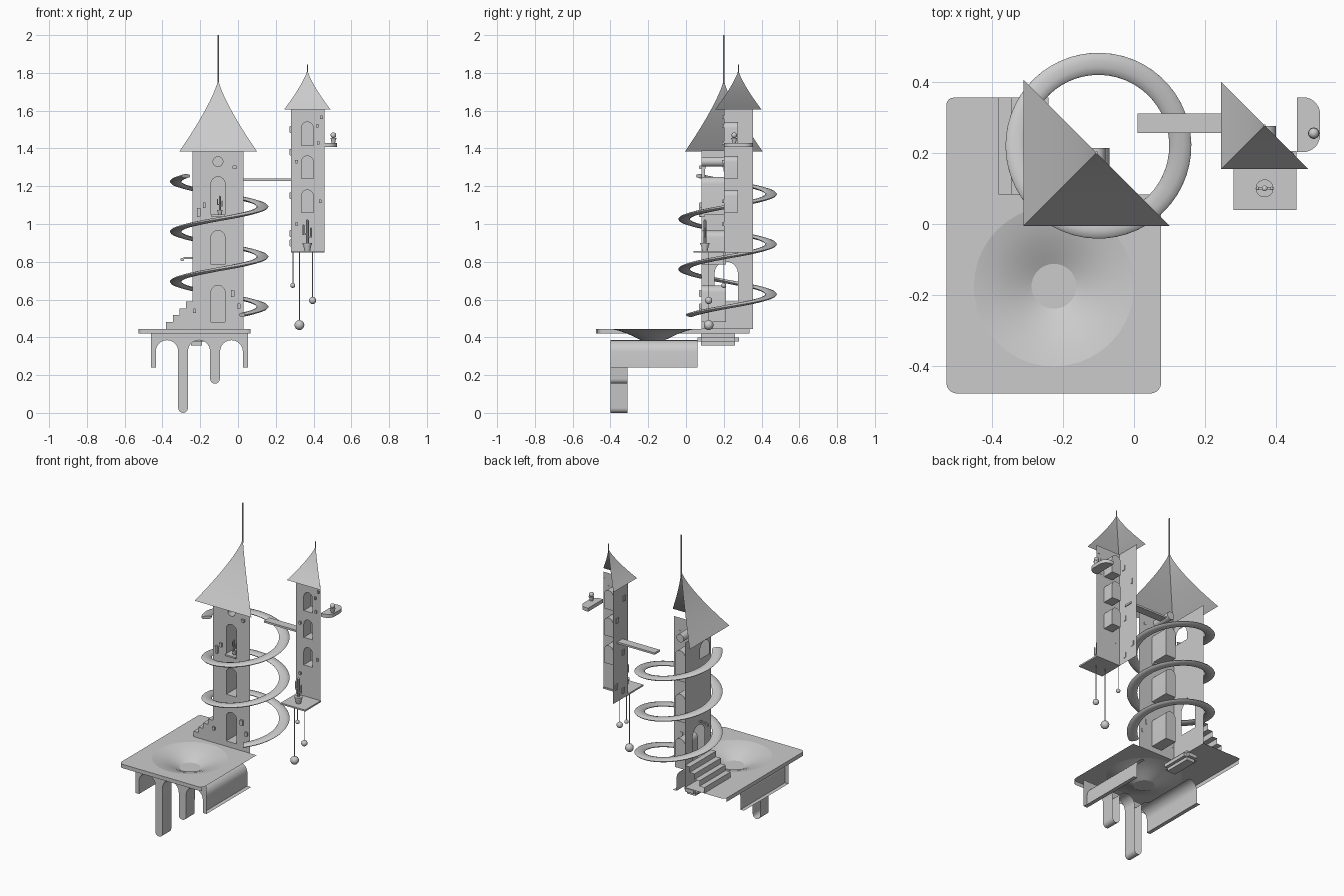
import bpy, bmesh, math
from mathutils import Vector
from math import sin, cos, pi

if "Cube" in bpy.data.objects:
    bpy.data.objects.remove(bpy.data.objects["Cube"])


def finish(name, bm, angle=35):
    bmesh.ops.remove_doubles(bm, verts=bm.verts, dist=1e-5)
    me = bpy.data.meshes.new(name)
    bm.to_mesh(me)
    bm.free()
    ob = bpy.data.objects.new(name, me)
    bpy.context.collection.objects.link(ob)
    bpy.ops.object.select_all(action='DESELECT')
    ob.select_set(True)
    bpy.context.view_layer.objects.active = ob
    bpy.ops.object.shade_smooth_by_angle(angle=math.radians(angle))
    return ob


def fill(bm, loops, to3d, normal):
    """Flat sheet from 2D loops; the first is the outline, the rest are holes."""
    edges = []
    for lp in loops:
        vs = [bm.verts.new(to3d(p)) for p in lp]
        edges += [bm.edges.new((vs[i - 1], vs[i])) for i in range(len(vs))]
    bmesh.ops.triangle_fill(bm, use_beauty=True, edges=edges, normal=normal)


def strip(bm, a, b, closed=False):
    va = [bm.verts.new(p) for p in a]
    vb = [bm.verts.new(p) for p in b]
    for i in range(0 if closed else 1, len(a)):
        bm.faces.new((va[i - 1], va[i], vb[i], vb[i - 1]))


def arc(cx, cy, r, a0, a1, n=8):
    return [(cx + r * cos(math.radians(a0 + (a1 - a0) * i / n)),
             cy + r * sin(math.radians(a0 + (a1 - a0) * i / n))) for i in range(n + 1)]


def arch(cx, w, z0, z1):
    return [(cx - w, z0), (cx + w, z0)] + arc(cx, z1 - w, w, 0, 180, 12)


def rect(x0, x1, z0, z1):
    return [(x0, z0), (x1, z0), (x1, z1), (x0, z1)]


def box(name, lo, hi, bevel=0):
    bm = bmesh.new()
    bmesh.ops.create_cube(bm, size=1)
    for v in bm.verts:
        v.co = Vector([(l + h) / 2 + c * (h - l) for l, h, c in zip(lo, hi, v.co)])
    if bevel:
        bmesh.ops.bevel(bm, geom=bm.edges[:], offset=bevel, segments=2, affect='EDGES')
    return finish(name, bm)


def lathe(name, x, y, profile, n=16):
    bm = bmesh.new()
    rings = [[(x + r * cos(2 * pi * i / n), y + r * sin(2 * pi * i / n), z) for i in range(n)]
             for r, z in profile]
    for a, b in zip(rings, rings[1:]):
        strip(bm, a, b, True)
    return finish(name, bm)


def ball(name, x, y, z, r):
    bm = bmesh.new()
    bmesh.ops.create_uvsphere(bm, u_segments=16, v_segments=10, radius=r)
    bmesh.ops.translate(bm, verts=bm.verts, vec=(x, y, z))
    return finish(name, bm)


# platform: L-shaped top, front and left rims, shallow basin
bm = bmesh.new()
outline = (arc(-.497, -.446, .03, 180, 270) + arc(.046, -.446, .03, 270, 360)
           + [(.076, .083), (-.24, .083), (-.24, .355)] + arc(-.507, .335, .02, 90, 180, 4))
bx, by = -.225, -.175
N = 40
fill(bm, [outline, arc(bx, by, .225, 0, 360 * (N - 1) / N, N - 1)], lambda p: (*p, .445), (0, 0, 1))
rim = outline[-1:] + outline[:14]
strip(bm, [(*p, .42) for p in rim], [(*p, .445) for p in rim])
rings = [[(bx + r * cos(2 * pi * i / N), by + r * sin(2 * pi * i / N), z) for i in range(N)]
         for r, z in ((.225, .445), (.18, .435), (.13, .417), (.09, .398), (.063, .385))]
for a, b in zip(rings, rings[1:]):
    strip(bm, b, a, True)
bm.faces.new([bm.verts.new(p) for p in rings[-1]])
finish('platform', bm)

# arcade below the platform: front sheet, arch undersides and long end curtains
prof = [(-.46, .24), (-.435, .24)]
left, right = [], []
spans = [(-.435, -.317, 0), (-.265, -.148, .155), (-.095, .026, None)]
for x0, x1, tip in spans:
    r = (x1 - x0) / 2
    prof += arc((x0 + x1) / 2, .385 - r, r, 180, 0, 12)
    if tip is not None:
        prof += arc(x1 + .026, tip + .026, .026, 180, 360, 8)
prof += [(.026, .24), (.053, .24)]
bm = bmesh.new()
fill(bm, [[(-.46, .42)] + prof + [(.053, .42)]], lambda p: (p[0], -.4, p[1]), (0, -1, 0))


def sweep(pts, y1):
    strip(bm, [(x, -.4, z) for x, z in pts], [(x, y1, z) for x, z in pts])


sweep(prof[8:-8], -.31)
sweep(prof[:9], .06)
sweep(prof[-9:], .06)
finish('arcade', bm)
box('under_bracket', (-.27, .06, .357), (-.17, .28, .42), .02)

# stairs up to the side door
st = [(-.38, .445)]
for i in range(4):
    x, z = -.38 + .035 * i, .445 + .036 * (i + 1)
    st += [(x, z), (x + .035, z)]
bm = bmesh.new()
strip(bm, [(x, .083, z) for x, z in st], [(x, .355, z) for x, z in st])
fill(bm, [st + [(-.24, .445)]], lambda p: (p[0], .083, p[1]), (0, -1, 0))
finish('stairs', bm)


def tower(name, x0, x1, y0, y1, z0, z1, niches, depth, side_holes):
    """Two-walled tower: a front wall with recessed niches and a left wall with openings."""
    bm = bmesh.new()
    fill(bm, [rect(x0, x1, z0, z1)] + niches, lambda p: (p[0], y0, p[1]), (0, -1, 0))
    fill(bm, [rect(y0, y1, z0, z1)] + side_holes, lambda p: (x0, p[0], p[1]), (-1, 0, 0))
    for n in niches:
        back = [(x, y0 + depth, z) for x, z in n]
        strip(bm, [(x, y0, z) for x, z in n], back, True)
        bm.faces.new([bm.verts.new(p) for p in back])
    finish(name, bm)


def roof(name, cx, cy, w, z0, z1):
    """Concave pyramid roof, front and left slopes."""
    bm = bmesh.new()
    rows = [(w * (1 - i / 14) ** 1.28, z0 + (z1 - z0) * i / 14) for i in range(15)]
    for (r, z), (s, t) in zip(rows, rows[1:]):
        strip(bm, [(cx - r, cy + r, z), (cx - r, cy - r, z), (cx + r, cy - r, z)],
              [(cx - s, cy + s, t), (cx - s, cy - s, t), (cx + s, cy - s, t)])
    finish(name, bm)


tower('main_tower', -.24, .03, .083, .355, .445, 1.39,
      [arch(-.106, .037, *z) for z in ((.48, .675), (.785, .965), (1.05, 1.25))]
      + [arc(-.106, 1.33, .026, 0, 345, 23)], .13,
      [arch(.213, .062, .589, .80), arch(.15, .05, 1.225, 1.328)])
roof('main_roof', -.105, .2, .205, 1.385, 1.765)
lathe('main_spire', -.105, .2, [(.004, 1.74), (.004, 2), (0, 2)], 8)
tower('hanging_tower', .28, .457, .2, .355, .85, 1.61,
      [arch(.367, .032, *z) for z in ((1.06, 1.18), (1.24, 1.36), (1.415, 1.54))], .075, [])
roof('hanging_roof', .367, .277, .122, 1.607, 1.815)
lathe('hanging_spire', .367, .277, [(.003, 1.8), (.003, 1.845), (0, 1.845)], 8)
box('hanging_floor', (.28, .04, .848), (.457, .205, .858))

# spiral walkway around the main tower
bm = bmesh.new()
rows = []
for i in range(151):
    d = -58 + (940 + 58) * i / 150
    a = math.radians(d)
    z = .562 + .265 * d / 360
    rows.append([(-.1 + (.23 + .031 * cos(b)) * cos(a), .22 + (.23 + .031 * cos(b)) * sin(a),
                  z + .011 * sin(b)) for b in [2 * pi * k / 10 for k in range(10)]])
for a, b in zip(rows, rows[1:]):
    strip(bm, a, b, True)
for r in (rows[0], rows[-1]):
    bm.faces.new([bm.verts.new(p) for p in r])
finish('spiral_walkway', bm)
box('bridge', (.01, .255, 1.228), (.285, .31, 1.24))

# balcony with a potted plant
bm = bmesh.new()
plan = [(.458, .355), (.458, .203)] + arc(.475, .25, .048, -90, 0) + arc(.475, .308, .048, 0, 90)
for z in (1.407, 1.43):
    fill(bm, [plan], lambda p: (*p, z), (0, 0, 1))
strip(bm, [(*p, 1.407) for p in plan], [(*p, 1.43) for p in plan], True)
finish('balcony', bm)


def pot(name, x, y, z, r):
    lathe(name, x, y, [(0, z), (r * .7, z), (r, z + r * 1.5), (r * 1.15, z + r * 1.5),
                       (r * 1.15, z + r * 1.9), (0, z + r * 1.9)], 14)


pot('balcony_pot', .505, .255, 1.43, .014)
ball('balcony_plant', .505, .255, 1.47, .015)

# cacti in pots
for label, x, y, z, s in (('floor', .367, .1, .858, 1), ('window', -.096, .1, 1.05, .6)):
    pot(label + '_pot', x, y, z, .022 * s)
    lathe(label + '_cactus', x, y, [(.008 * s, z), (.008 * s, z + .16 * s), (0, z + .168 * s)], 10)
    for side, h in ((-1, .085), (1, .07)):
        ax = x + side * .02 * s
        lathe(label + '_cactus_arm', ax, y, [(0, z + h * s), (.005 * s, z + h * s),
                                             (.005 * s, z + (h + .05) * s), (0, z + (h + .055) * s)], 8)
        box(label + '_cactus_joint', (min(x, ax), y - .004 * s, z + h * s),
            (max(x, ax), y + .004 * s, z + (h + .009) * s))
box('window_sill', (-.143, .07, 1.04), (-.069, .1, 1.05))

# hanging weights
for x, y, z, r in ((.29, .2, .675, .013), (.395, .12, .595, .019), (.325, .12, .465, .026)):
    lathe('weight_string', x, y, [(.0025, z), (.0025, .85)], 6)
    ball('weight', x, y, z, r)

# small shutters and stones on the walls
for x, z, w, h in ((-.018, 1.3, .011, .009), (-.028, .632, .01, .018), (.004, .565, .009, .014),
                   (-.208, 1.062, .01, .024), (-.178, 1.1, .008, .014), (-.23, .54, .008, .012)):
    box('main_front_stone', (x - w, .07, z - h), (x + w, .085, z + h), .002)
for x, z in ((.42, 1.52), (.442, 1.565), (.425, 1.43), (.31, 1.33), (.435, 1.12), (.31, 1.0)):
    box('hanging_front_stone', (x - .007, .19, z - .01), (x + .007, .202, z + .01), .002)
for y, z in ((.24, 1.5), (.31, 1.38), (.25, 1.15), (.32, .95), (.25, .9)):
    box('hanging_side_stone', (.273, y - .012, z - .018), (.283, y + .012, z + .018), .002)

# spout on the left wall
box('spout_pipe', (-.29, .195, .815), (-.238, .208, .826), .003)
box('spout_tip', (-.305, .195, .803), (-.286, .208, .82), .003)
